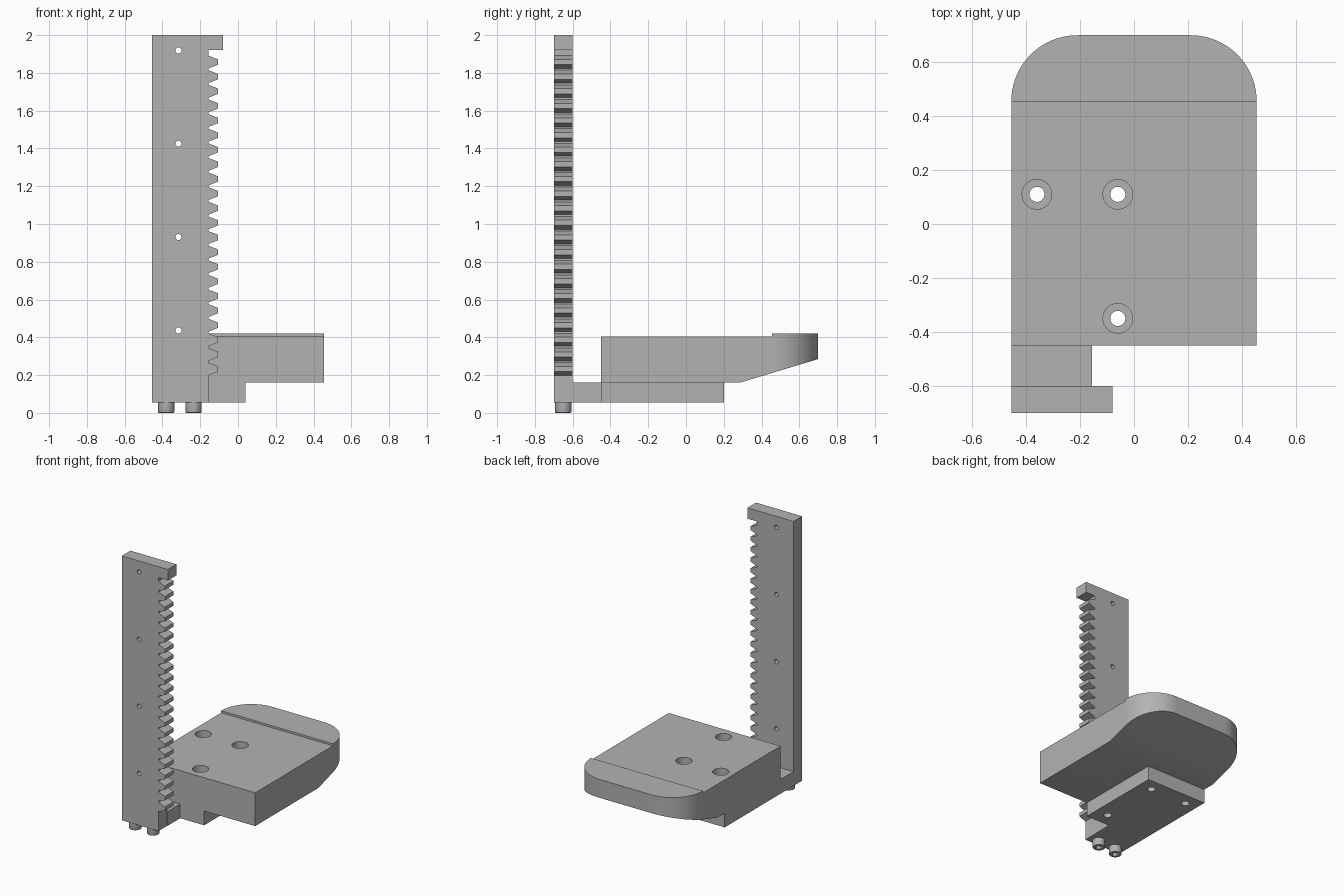
import bpy, bmesh, math
from mathutils import Matrix, Vector

old = bpy.data.objects.get("Cube")
if old:
    bpy.data.objects.remove(old, do_unlink=True)

grey = bpy.data.materials.new("plain grey")
grey.use_nodes = True
grey.diffuse_color = (0.45, 0.45, 0.45, 1)
grey.node_tree.nodes["Principled BSDF"].inputs["Base Color"].default_value = (0.45, 0.45, 0.45, 1)


def finish(name, bm):
    bmesh.ops.recalc_face_normals(bm, faces=bm.faces)
    mesh = bpy.data.meshes.new(name)
    bm.to_mesh(mesh)
    bm.free()
    mesh.materials.append(grey)
    obj = bpy.data.objects.new(name, mesh)
    bpy.context.collection.objects.link(obj)
    return obj


def prism(name, points, place, depth):
    """Extrude a 2D outline; place maps (u, v) to 3D, depth is a vector."""
    bm = bmesh.new()
    face = bm.faces.new([bm.verts.new(place(u, v)) for u, v in points])
    new = bmesh.ops.extrude_face_region(bm, geom=[face])["geom"]
    bmesh.ops.translate(bm, vec=Vector(depth),
                        verts=[g for g in new if isinstance(g, bmesh.types.BMVert)])
    return finish(name, bm)


def cylinder(name, centre, radius, length, axis="Z", sides=32):
    turn = Matrix.Rotation(math.pi / 2, 4, "X") if axis == "Y" else Matrix()
    bm = bmesh.new()
    bmesh.ops.create_cone(bm, cap_ends=True, segments=sides, radius1=radius,
                          radius2=radius, depth=length,
                          matrix=Matrix.Translation(centre) @ turn)
    return finish(name, bm)


def boolean(obj, tool, operation="DIFFERENCE"):
    """Apply a boolean and discard the tool."""
    tool.hide_render = True
    mod = obj.modifiers.new("cut", "BOOLEAN")
    mod.operation, mod.object, mod.solver = operation, tool, "EXACT"
    graph = bpy.context.evaluated_depsgraph_get()
    mesh = bpy.data.meshes.new_from_object(obj.evaluated_get(graph))
    obj.modifiers.clear()
    obj.data = mesh
    bpy.data.objects.remove(tool, do_unlink=True)


def smooth(obj):
    bpy.ops.object.select_all(action="DESELECT")
    obj.select_set(True)
    bpy.context.view_layer.objects.active = obj
    bpy.ops.object.shade_smooth_by_angle(angle=math.radians(30))


# Platform: side profile trimmed to the rounded plan outline
half, back, front, corner = 0.455, 0.70, -0.45, 0.245
side = [(front, 0.16), (0.285, 0.16), (back, 0.285), (back, 0.42),
        (0.455, 0.42), (0.455, 0.405), (front, 0.405)]
platform = prism("platform", side, lambda y, z: (-half - 0.1, y, z), (2 * half + 0.2, 0, 0))
arc = [(half - corner + corner * math.cos(a), back - corner + corner * math.sin(a))
       for a in (math.pi / 2 * i / 20 for i in range(21))]
plan = [(half, front - 0.1)] + arc + [(-x, y) for x, y in reversed(arc)] + [(-half, front - 0.1)]
boolean(platform, prism("plan_cutter", plan, lambda x, y: (x, y, 0), (0, 0, 1)), "INTERSECT")

# Mounting foot with its narrower neck
foot_outline = [(-half, -0.6), (-0.155, -0.6), (-0.155, front), (0.04, front),
                (0.04, 0.2), (-half, 0.2)]
foot = prism("mounting_foot", foot_outline, lambda x, y: (x, y, 0.055), (0, 0, 0.105))

# Counterbored bolt holes through platform and foot
for x, y in ((-0.36, 0.11), (-0.06, 0.11), (-0.06, -0.35)):
    boolean(platform, cylinder("bore", (x, y, 0.36), 0.055, 0.32))
    for part in (platform, foot):
        boolean(part, cylinder("hole", (x, y, 0.25), 0.028, 0.6))

# Toothed upright with a cap lip at the top
root, tip, pitch = -0.157, -0.105, 0.0774
outline = [(-half, 0.055), (root, 0.055)]
for i in range(22):
    z = 0.232 + pitch * i
    outline += [(root, z - 0.034), (tip, z - 0.014), (tip, z + 0.014), (root, z + 0.034)]
outline += [(root, 1.92), (-0.08, 1.92), (-0.08, 2), (-half, 2)]
rack = prism("toothed_upright", outline, lambda x, z: (x, -0.70, z), (0, 0.10, 0))
for i in range(4):
    boolean(rack, cylinder("pin_hole", (-0.315, -0.65, 0.437 + 0.494 * i), 0.016, 0.3, "Y", 24))

# Socket screws under the upright
screws = []
for label, x in (("right", -0.38), ("left", -0.235)):
    screw = cylinder(label + "_socket_screw", (x, -0.65, 0.0275), 0.043, 0.055)
    bm = bmesh.new()
    bm.from_mesh(screw.data)
    rim = [e for e in bm.edges if all(v.co.z < 0.01 for v in e.verts)]
    bmesh.ops.bevel(bm, geom=rim, offset=0.005, segments=2, affect="EDGES", profile=0.5)
    bm.to_mesh(screw.data)
    bm.free()
    boolean(screw, cylinder("socket", (x, -0.65, 0), 0.023, 0.05, sides=6))
    screws.append(screw)

for part in [platform, foot, rack] + screws:
    smooth(part)
